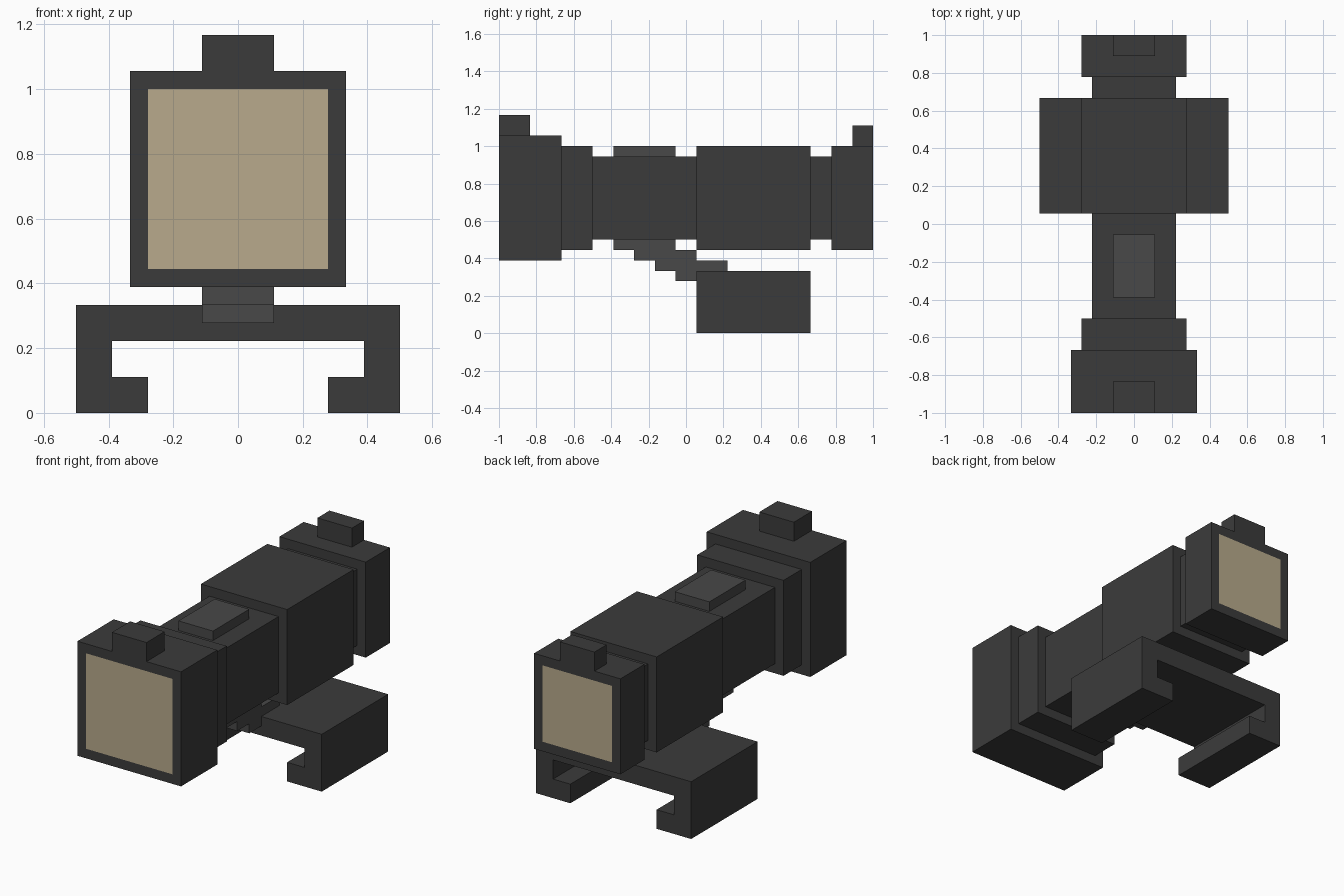
import bpy, bmesh

if "Cube" in bpy.data.objects:
    bpy.data.objects.remove(bpy.data.objects["Cube"])

U = 1 / 18  # the model sits on a grid of this step


def material(name, color):
    m = bpy.data.materials.new(name)
    m.diffuse_color = (*color, 1)
    m.use_nodes = True
    m.node_tree.nodes["Principled BSDF"].inputs["Base Color"].default_value = m.diffuse_color
    return m


DARK = material("dark_metal", (0.044, 0.044, 0.044))
GREY = material("grey_metal", (0.065, 0.065, 0.065))
GLASS = material("tan_glass", (0.479, 0.402, 0.262))


def finish(name, bm, *mats):
    bmesh.ops.recalc_face_normals(bm, faces=bm.faces)
    me = bpy.data.meshes.new(name)
    bm.to_mesh(me)
    bm.free()
    for m in mats:
        me.materials.append(m)
    ob = bpy.data.objects.new(name, me)
    bpy.context.collection.objects.link(ob)
    return ob


def block(name, half_w, y0, y1, z0, z1, mat=DARK, lens=0):
    """Box centred on x, in grid steps; lens = -1 / 1 insets glass in the front / back face."""
    bm = bmesh.new()
    bmesh.ops.create_cube(bm, size=1)
    for v in bm.verts:
        v.co.x *= 2 * half_w * U
        v.co.y = (y1 if v.co.y > 0 else y0) * U
        v.co.z = (z1 if v.co.z > 0 else z0) * U
    bm.normal_update()
    if lens:
        face = next(f for f in bm.faces if f.normal.y * lens > 0.9)
        bmesh.ops.inset_region(bm, faces=[face], thickness=U, use_even_offset=True)
        face.material_index = 1
    return finish(name, bm, mat, GLASS)


# Scope body, front to back
block("objective_bell", 6, -18, -12, 7, 19, lens=-1)
block("objective_ring", 5, -12, -9, 8, 18)
block("front_tube", 4, -9, 1, 9, 17)
block("main_housing", 5, 1, 12, 8, 18)
block("rear_tube", 4, 12, 14, 9, 17)
block("eyepiece", 5, 14, 18, 8, 18, lens=1)

# Sight tabs and top plate
block("front_sight_tab", 2, -18, -15, 19, 21)
block("rear_sight_tab", 2, 16, 18, 18, 20)
block("top_plate", 2, -7, -1, 17, 18, GREY)

# Stepped arm linking tube and mount
for i, (y0, y1) in enumerate([(-7, -1), (-5, 1), (-3, 4), (-1, 1)]):
    block(f"arm_step_{i + 1}", 2, y0, y1, 8 - i, 9 - i, GREY)

# Rail clamp: half profile mirrored, then extruded
half = [(9, 6), (9, 0), (5, 0), (5, 2), (7, 2), (7, 4)]
profile = half + [(-x, z) for x, z in reversed(half)]
bm = bmesh.new()
face = bm.faces.new([bm.verts.new((x * U, 1 * U, z * U)) for x, z in profile])
ext = bmesh.ops.extrude_face_region(bm, geom=[face], use_keep_orig=True)
bmesh.ops.translate(bm, vec=(0, 11 * U, 0),
                    verts=[g for g in ext["geom"] if isinstance(g, bmesh.types.BMVert)])
finish("rail_clamp", bm, DARK)
